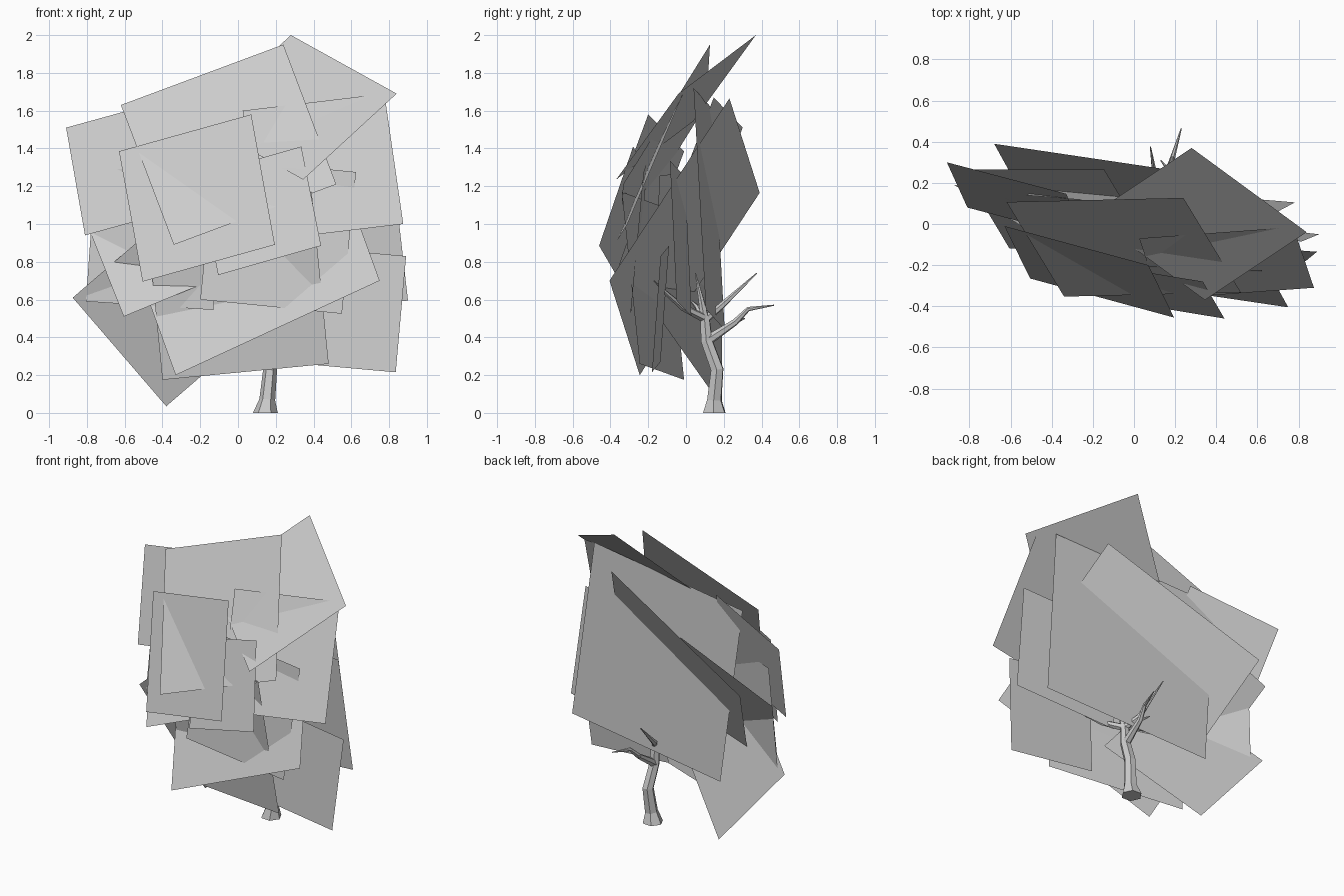
import bpy, bmesh, math
from mathutils import Vector

if "Cube" in bpy.data.objects:
    bpy.data.objects.remove(bpy.data.objects["Cube"])

def make_object(name, bm):
    mesh = bpy.data.meshes.new(name)
    bm.to_mesh(mesh)
    bm.free()
    obj = bpy.data.objects.new(name, mesh)
    bpy.context.collection.objects.link(obj)
    return obj

def leaf_card(name, corner, across, down):
    """Flat square foliage card from a corner and its two edge vectors."""
    c, u, v = Vector(corner), Vector(across), Vector(down)
    bm = bmesh.new()
    bm.faces.new([bm.verts.new(p) for p in (c, c + v, c + u + v, c + u)])
    return make_object(name, bm)

def limb(name, path, radii, sides=6):
    """Faceted tube through the path points with a radius at each."""
    pts = [Vector(p) for p in path]
    bm = bmesh.new()
    rings = []
    for i, (p, r) in enumerate(zip(pts, radii)):
        d = (pts[min(i + 1, len(pts) - 1)] - pts[max(i - 1, 0)]).normalized()
        if i == 0 and p.z == 0:
            d = Vector((0, 0, 1))          # flat foot on the ground
        a = d.cross(Vector((0.9, 0.43, 0.05))).normalized()
        b = d.cross(a)
        rings.append([bm.verts.new(p + r * (math.cos(t) * a + math.sin(t) * b))
                      for t in (2 * math.pi * k / sides for k in range(sides))])
    for lo, hi in zip(rings, rings[1:]):
        for k in range(sides):
            n = (k + 1) % sides
            bm.faces.new((lo[k], lo[n], hi[n], hi[k]))
    bm.faces.new(rings[0][::-1])
    bm.faces.new(rings[-1])
    bmesh.ops.recalc_face_normals(bm, faces=bm.faces)
    return make_object(name, bm)

# Upper foliage
leaf_card("leaf_top_front", (-.62, .107, 1.63), (.86, .02, .32), (.28, -.46, -.74))
leaf_card("leaf_top_right", (.28, .37, 2.0), (.56, -.41, -.31), (-.495, -.33, -.455))
leaf_card("leaf_front_center", (-.63, -.01, 1.385), (.70, -.19, .195), (.125, -.255, -.69))
leaf_card("leaf_upper_left", (-.91, .30, 1.51), (.58, -.153, .16), (.10, -.22, -.57))
leaf_card("leaf_upper_right", (.025, -.07, 1.60), (.75, .055, .09), (.10, -.295, -.69))
leaf_card("leaf_front_inner", (-.21, -.19, 1.255), (.545, -.09, .155), (.105, -.18, -.525))

# Lower and middle foliage
leaf_card("leaf_large_slanted", (-.68, .39, 1.165), (1.08, -.16, .50), (.35, -.635, -.965))
leaf_card("leaf_low_center", (-.49, -.105, 1.085), (.88, -.235, .085), (.09, .095, -.91))
leaf_card("leaf_low_left", (-.875, .19, .61), (.515, -.314, .444), (.495, 0, -.575))
leaf_card("leaf_mid_left", (-.835, .265, 1.09), (.69, 0, .285), (.23, -.385, -.58))
leaf_card("leaf_low_right", (.28, -.09, .885), (.61, -.045, -.055), (-.055, -.045, -.615))
leaf_card("leaf_mid_right", (.815, -.085, 1.335), (-.71, .08, -.085), (.085, .035, -.74))
leaf_card("leaf_middle", (-.125, -.20, 1.35), (.75, -.025, -.075), (-.075, -.07, -.75))
leaf_card("leaf_inner_left", (-.755, .19, 1.30), (.675, -.33, -.045), (-.05, -.03, -.71))

# Large card behind the crown
leaf_card("leaf_back", (-.524, .14, 1.61), (1.185, -.10, .11), (.122, .065, -1.17))

# Trunk and branches
limb("trunk",
     [(.145, .15, 0), (.155, .15, .07), (.17, .165, .23), (.16, .11, .38), (.16, .10, .50)],
     [.066, .042, .037, .034, .028])
limb("branch_back",
     [(.16, .11, .38), (.17, .26, .48), (.19, .33, .55), (.23, .465, .57)],
     [.028, .018, .012, .003])
limb("branch_back_fork", [(.17, .26, .48), (.13, .31, .50)], [.012, .003])
limb("branch_back_upper",
     [(.16, .11, .50), (.11, .18, .56), (.08, .375, .74)], [.02, .018, .003])
limb("branch_front",
     [(.16, .10, .50), (.24, -.02, .56), (.32, -.10, .63), (.39, -.17, .70)],
     [.024, .018, .012, .003])
limb("branch_top", [(.16, .10, .49), (.17, .08, .60), (.18, .05, .74)], [.026, .016, .003])
limb("branch_left", [(.16, .10, .48), (.05, .06, .56), (-.10, .02, .60)], [.022, .014, .003])
